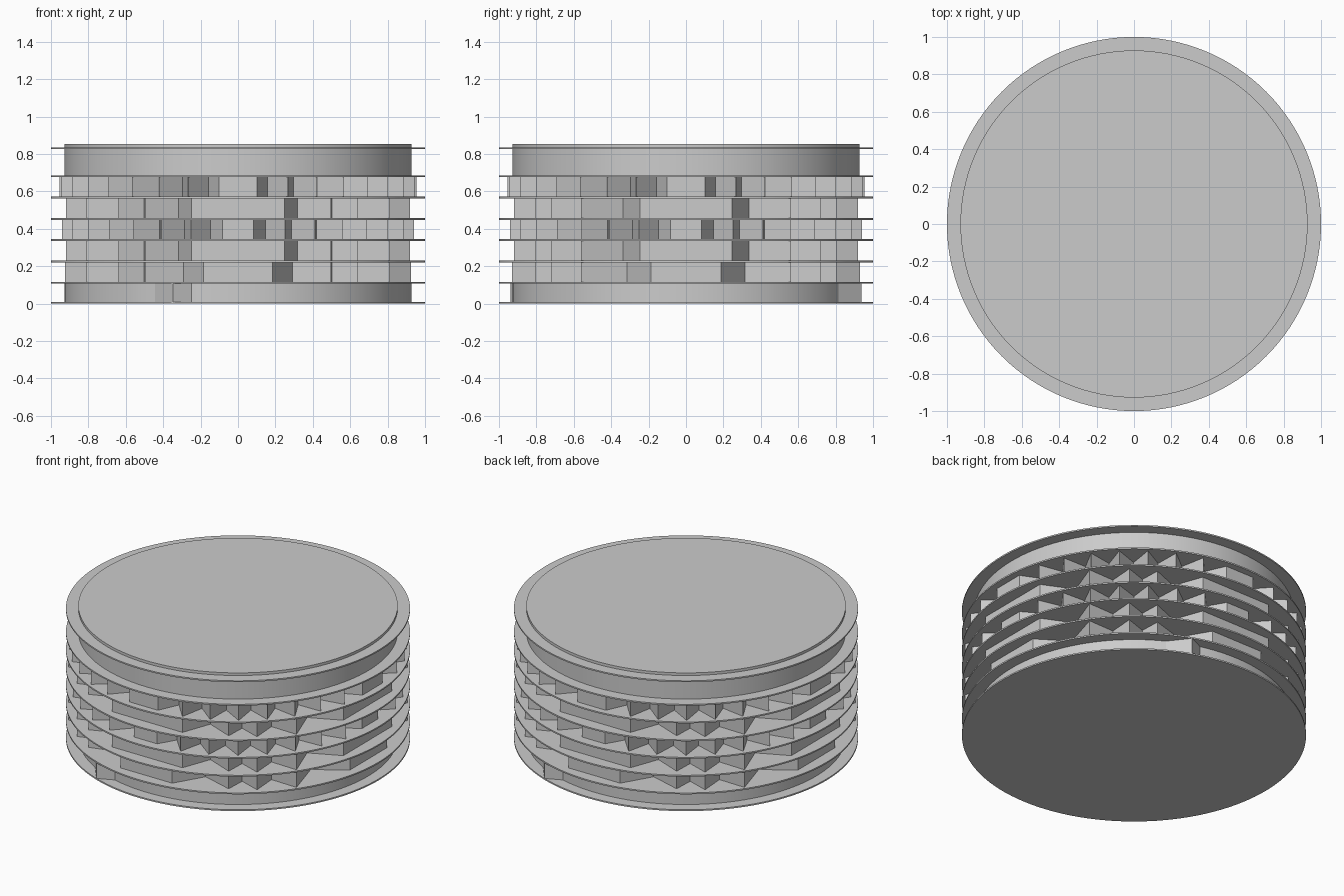
import bpy, bmesh
from math import sin, cos, radians, degrees, atan2, pi

if "Cube" in bpy.data.objects:
    bpy.data.objects.remove(bpy.data.objects["Cube"])


def prism(name, pts, z0, z1, smooth=False):
    """Extrude a flat outline between two heights."""
    bm = bmesh.new()
    low = [bm.verts.new((x, y, z0)) for x, y in pts]
    high = [bm.verts.new((x, y, z1)) for x, y in pts]
    n = len(pts)
    bm.faces.new(low[::-1])
    bm.faces.new(high)
    for i in range(n):
        j = (i + 1) % n
        bm.faces.new((low[i], low[j], high[j], high[i]))
    me = bpy.data.meshes.new(name)
    bm.to_mesh(me)
    bm.free()
    ob = bpy.data.objects.new(name, me)
    bpy.context.collection.objects.link(ob)
    if smooth:
        bpy.ops.object.select_all(action='DESELECT')
        ob.select_set(True)
        bpy.context.view_layer.objects.active = ob
        bpy.ops.object.shade_smooth_by_angle(angle=radians(15))
    return ob


def polar(r, deg):
    return (r * cos(radians(deg)), r * sin(radians(deg)))


def circle(r, n=128):
    return [polar(r, 360 * i / n) for i in range(n)]


def toothed(quadrant):
    """Mirror the tooth tips of one quadrant and cut a notch between tips."""
    tips = []
    for q in range(4):
        if q % 2 == 0:
            tips += [(a + 90 * q, r) for a, r in quadrant]
        else:
            tips += [(90 * (q + 1) - a, r) for a, r in reversed(quadrant)]
    pts = []
    k = len(quadrant)
    for i, (a, r) in enumerate(tips):
        pts.append(polar(r, a))
        if (i + 1) % k:  # the tooth lying across each axis stays flat
            b = tips[i + 1][0]
            pts.append(polar(0.80 if b - a > 15 else 0.84, (a + b) / 2))
    return pts


# Thin round separator plates
plate_z = [0.004, 0.112, 0.225, 0.34, 0.452, 0.567, 0.68, 0.831]
for i, z in enumerate(plate_z):
    prism(f"separator_plate_{i}", circle(1.0), z - 0.004, z + 0.005, True)

# Base drum with two opposite pointed cams
base = []
for turn in (0, 180):
    for i in range(61):
        a = -105.5 + 3 * i + turn
        if i == 60:
            continue
        if 3 * i <= 163:
            base.append(polar(0.928, a))
    base.append(polar(0.928, 61.5 + turn))
    base.append(polar(1.0, 69.7 + turn))
prism("base_drum", base, 0.0, 0.112, True)

# Toothed layers
wide = [(11.5, 0.945), (34.8, 0.985), (48.4, 0.963), (58.3, 0.945), (78.8, 0.947)]
wide_b = [(15, 0.953)] + wide[1:4] + [(74.8, 0.953)]
fine = [(5 + 10 * i, 0.94 if i in (0, 8) else 0.975) for i in range(9)]
dense = [(6 + 9.75 * i, 0.96 if i in (0, 8) else 0.98) for i in range(9)]
layers = [wide, wide_b, fine, wide_b, dense]
for i, q in enumerate(layers):
    prism(f"toothed_layer_{i}", toothed(q), plate_z[i + 1], plate_z[i + 2])

# Top drum passing through the upper plate
prism("top_drum", circle(0.928), 0.68, 0.853, True)
